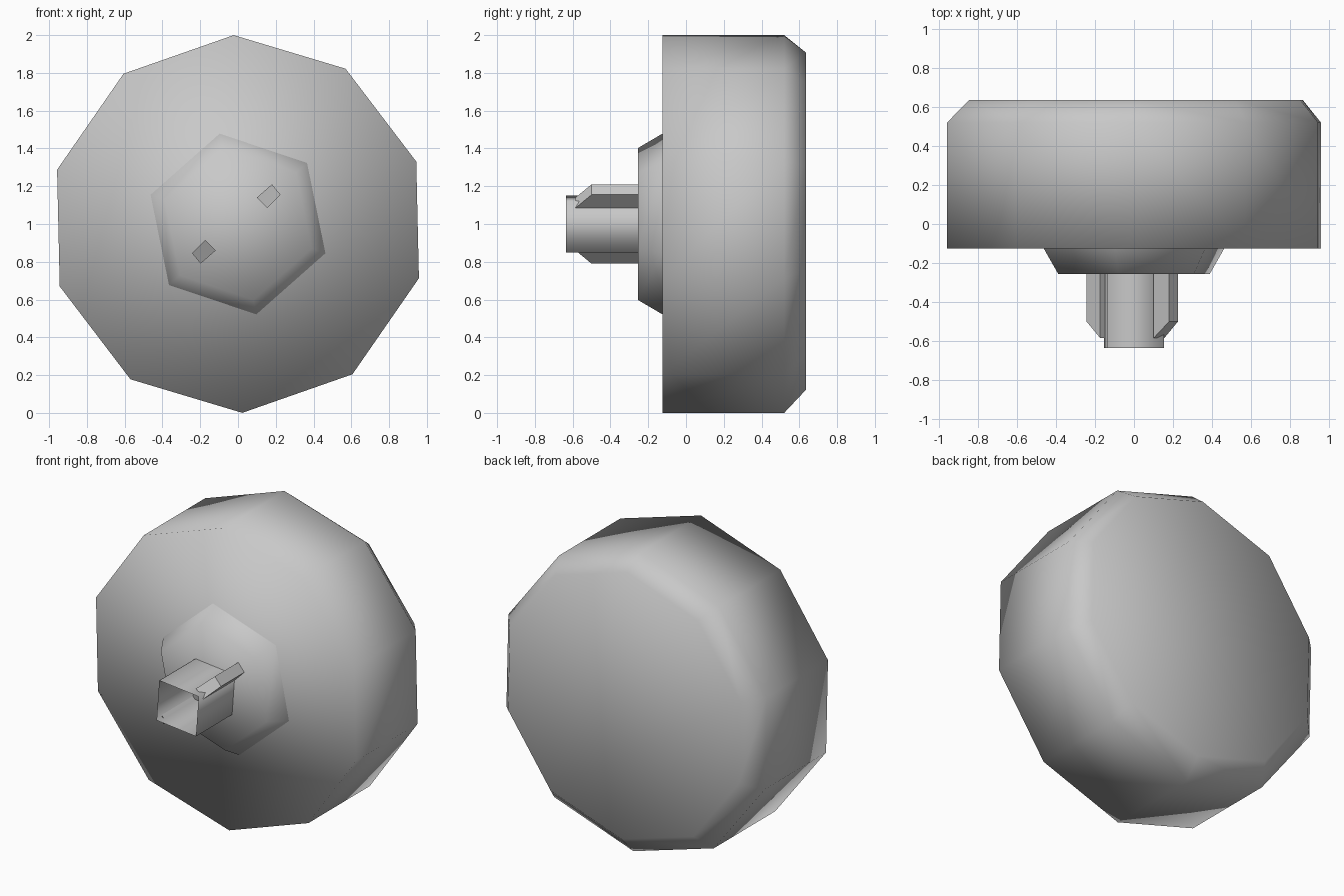
import bpy
import bmesh
from math import cos, sin, radians, tau

cube = bpy.data.objects.get("Cube")
if cube:
    bpy.data.objects.remove(cube, do_unlink=True)

# Single grey material
GREY = (0.58, 0.58, 0.58, 1.0)
grey = bpy.data.materials.new("plain grey")
grey.use_nodes = True
grey.diffuse_color = GREY
grey.node_tree.nodes["Principled BSDF"].inputs["Base Color"].default_value = GREY


def polygon(sides, radius, start, y, cx=0.0, cz=1.0):
    """Regular polygon facing the front at depth y."""
    angles = [radians(start) + i * tau / sides for i in range(sides)]
    return [(cx + radius * cos(a), y, cz + radius * sin(a)) for a in angles]


def loft(name, rings, front=True, back=True, smooth=True):
    """Skin a row of matching rings, listed front to back, and cap the ends."""
    bm = bmesh.new()
    loops = [[bm.verts.new(p) for p in ring] for ring in rings]
    n = len(loops[0])
    for a, b in zip(loops, loops[1:]):
        for i in range(n):
            j = (i + 1) % n
            bm.faces.new((a[i], a[j], b[j], b[i]))
    if front:
        bm.faces.new(loops[0])
    if back:
        bm.faces.new(loops[-1][::-1])
    bmesh.ops.recalc_face_normals(bm, faces=bm.faces)
    for face in bm.faces:
        face.smooth = smooth
    mesh = bpy.data.meshes.new(name)
    bm.to_mesh(mesh)
    bm.free()
    mesh.materials.append(grey)
    obj = bpy.data.objects.new(name, mesh)
    bpy.context.collection.objects.link(obj)
    return obj


# Ten-sided knob body with a chamfered back rim
loft("knob_body", [
    polygon(10, 1.0, 91.3, -0.125),
    polygon(10, 1.0, 91.3, 0.52),
    polygon(10, 0.893, 91.3, 0.635, 0.01, 1.015),
])

# Six-sided tapered collar
loft("collar", [
    polygon(6, 0.41, 101.5, -0.255),
    polygon(6, 0.488, 101.5, -0.125),
], back=False)

# Open square shaft, slightly skewed
section = [(0.155, 0.12), (-0.135, 0.15), (-0.155, -0.12), (0.135, -0.15)]
loft("hollow_shaft", [
    [(x, y, 1 + z) for x, z in section] for y in (-0.635, -0.25)
], front=False, back=False)

# Two keys on opposite corners, with sloping front ends
key = [(0.155, 0.085, -0.585), (0.225, 0.155, -0.5),
       (0.18, 0.21, -0.5), (0.10, 0.14, -0.585)]
for name, side, shift in (("left_key", 1, 0), ("right_key", -1, -0.018)):
    tip = [(side * x + shift, y, 1 + side * z) for x, z, y in key]
    root = [(x, -0.25, z) for x, y, z in tip]
    loft(name, [tip, root], smooth=False)
